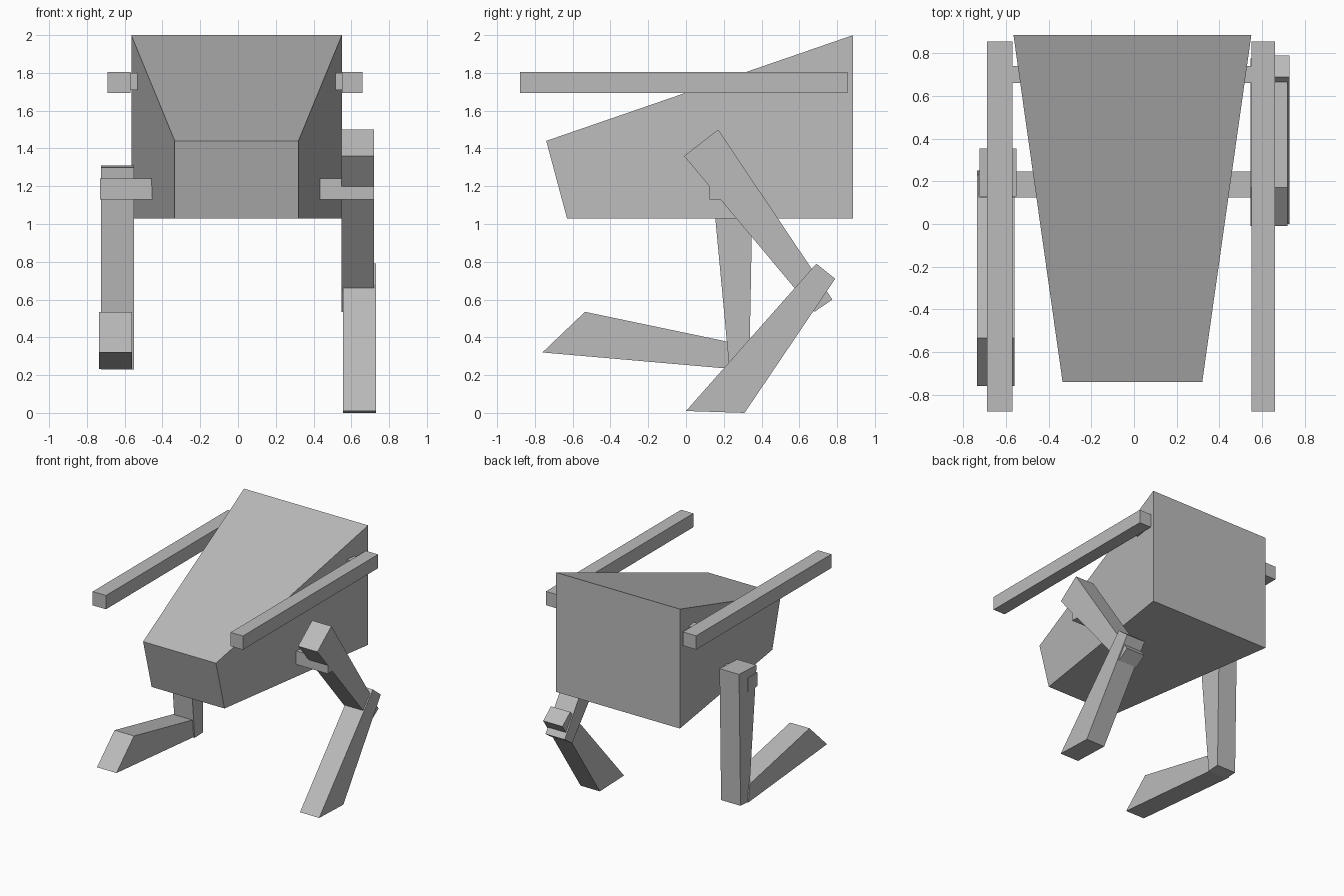
import bpy
import bmesh

cube = bpy.data.objects.get("Cube")
if cube:
    bpy.data.objects.remove(cube, do_unlink=True)

grey = bpy.data.materials.new("plain_grey")
grey.use_nodes = True
GREY = (0.5, 0.5, 0.5, 1)
grey.diffuse_color = GREY
grey.node_tree.nodes["Principled BSDF"].inputs["Base Color"].default_value = GREY


def slab(name, profile, left, right):
    """Side profile of (y, z) points spanned between two lists of x values."""
    bm = bmesh.new()
    a = [bm.verts.new((x, y, z)) for x, (y, z) in zip(left, profile)]
    b = [bm.verts.new((x, y, z)) for x, (y, z) in zip(right, profile)]
    bm.faces.new(a)
    bm.faces.new(b[::-1])
    for i in range(len(a)):
        j = (i + 1) % len(a)
        bm.faces.new((a[i], b[i], b[j], a[j]))
    bmesh.ops.recalc_face_normals(bm, faces=bm.faces)
    mesh = bpy.data.meshes.new(name)
    bm.to_mesh(mesh)
    bm.free()
    mesh.materials.append(grey)
    obj = bpy.data.objects.new(name, mesh)
    bpy.context.collection.objects.link(obj)
    return obj


def limb(name, profile, x0, x1):
    return slab(name, profile, [x0] * len(profile), [x1] * len(profile))


def bar(name, x0, x1, y0, y1, z0, z1):
    return limb(name, [(y0, z0), (y1, z0), (y1, z1), (y0, z1)], x0, x1)


# Wedge body, narrow and low at the front
slab("body", [(-0.74, 1.44), (-0.63, 1.03), (0.885, 1.03), (0.885, 2.0)],
     [-0.335, -0.335, -0.565, -0.565], [0.32, 0.32, 0.55, 0.55])

# Side guns and their cross mount
bar("right_gun", -0.69, -0.57, -0.88, 0.855, 1.693, 1.805)
bar("left_gun", 0.55, 0.66, -0.88, 0.855, 1.693, 1.805)
bar("gun_mount", -0.6, 0.6, 0.66, 0.74, 1.71, 1.8)

# Hip axle
bar("hip_axle", -0.73, 0.72, 0.125, 0.245, 1.13, 1.24)

# Standing left leg
limb("left_thigh", [(-0.01, 1.36), (0.17, 1.5), (0.775, 0.6), (0.68, 0.535)], 0.547, 0.72)
limb("left_shin", [(0.69, 0.79), (0.79, 0.71), (0.31, 0.0), (0.0, 0.01)], 0.557, 0.73)

# Raised right leg
limb("right_thigh", [(0.13, 1.3), (0.355, 1.31), (0.335, 0.235), (0.23, 0.23)], -0.725, -0.55)
limb("right_shin", [(-0.76, 0.32), (-0.535, 0.535), (0.23, 0.375), (0.25, 0.232)], -0.735, -0.56)
